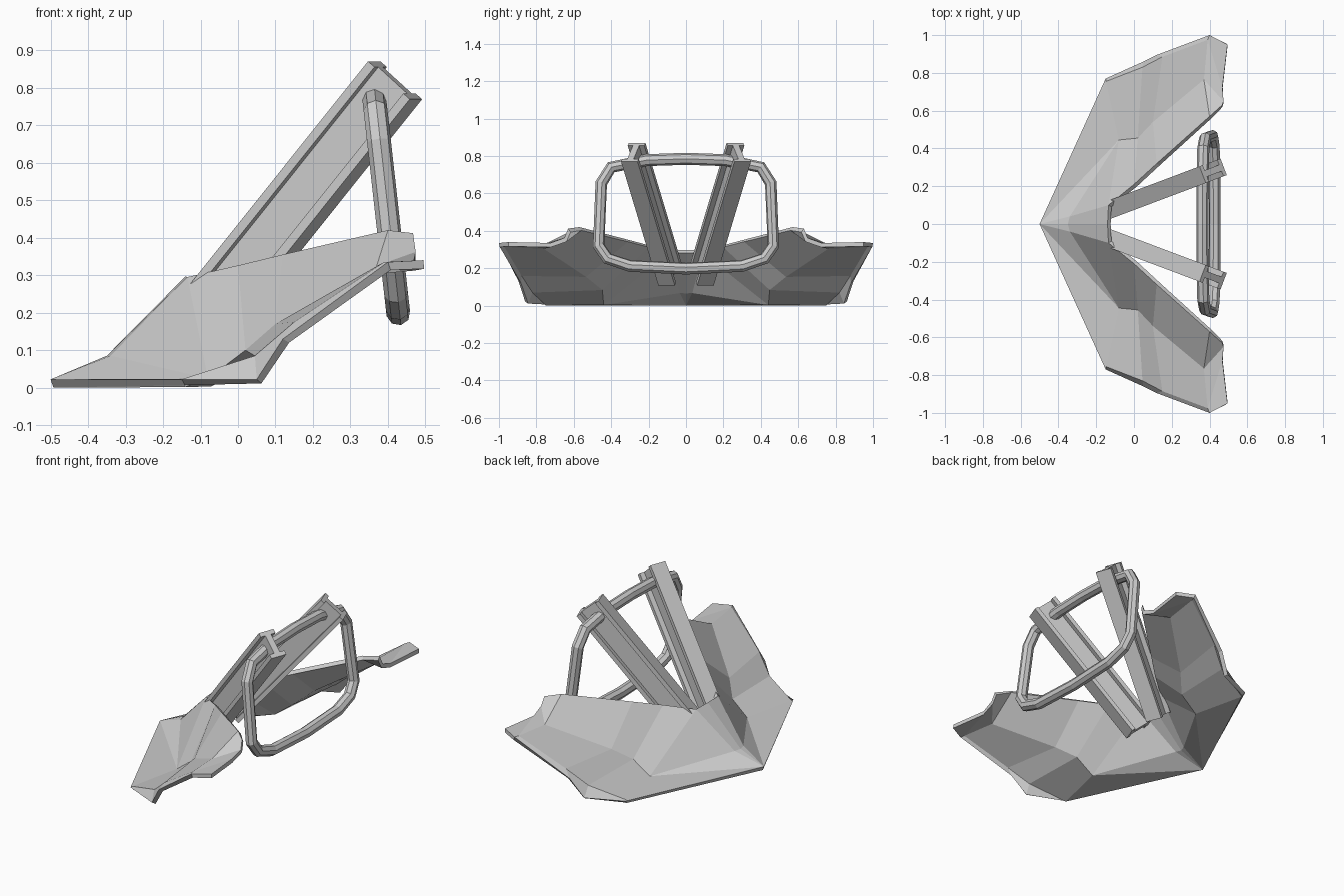
import bpy, bmesh
from mathutils import Vector

if "Cube" in bpy.data.objects:
    bpy.data.objects.remove(bpy.data.objects["Cube"])


def mesh_object(name, verts, faces):
    mesh = bpy.data.meshes.new(name)
    mesh.from_pydata(verts, [], faces)
    obj = bpy.data.objects.new(name, mesh)
    bpy.context.collection.objects.link(obj)
    return obj


def mirror_y(obj):
    mod = obj.modifiers.new("mirror", 'MIRROR')
    mod.use_axis = (False, True, False)


# plough blade: long folds running from nose to wing end, one half
top = [(-.135, .10, .295), (0, .21, .326), (.12, .32, .355), (.40, .57, .42), (.467, .63, .412)]
fold = [(-.08, .445, .024), (.02, .455, .10), (.10, .54, .17), (.37, .765, .325), (.474, .65, .362)]
mid = [(-.148, .755, .023), (.045, .83, .085), (.15, .885, .175), (.39, .975, .335), (.468, .725, .335)]
outer = [(-.15, .77, .022), (.05, .86, .022), (.12, .895, .13), (.40, 1.0, .335), (.495, .95, .34)]
verts = top + fold + mid + outer
faces = []
for r in range(3):
    for c in range(4):
        a = r * 5 + c
        faces.append((a, a + 1, a + 6, a + 5))
# pointed nose: tip, centre line and ridge
verts += [(-.5, 0, .022), (-.35, 0, .085), (-.14, 0, .297), (-.34, .04, .085)]
tip, m1, m2, ridge = 20, 21, 22, 23
faces += [(tip, m1, ridge), (m1, m2, 0, ridge), (tip, ridge, 5), (ridge, 0, 5),
          (tip, 5, 10), (tip, 10, 15)]
blade = mesh_object("plough_blade", verts, faces)
mirror_y(blade)
solid = blade.modifiers.new("thickness", 'SOLIDIFY')
solid.thickness = .023
solid.offset = -1

# I-section support beams
low, high = Vector((-.11, .083, .158)), Vector((.419, .282, .82))
axis = (high - low).normalized()
side = axis.cross(Vector((0, 0, 1))).normalized()
up = side.cross(axis).normalized()
w, h, t, f = .047, .078, .018, .024
half = [(w, -h), (w, -h + f), (t, -h + f), (t, h - f), (w, h - f), (w, h)]
section = half + [(-a, b) for a, b in reversed(half)]
bm = bmesh.new()
ring = [bm.verts.new(low + side * a + up * b) for a, b in section]
face = bm.faces.new(ring)
ext = bmesh.ops.extrude_face_region(bm, geom=[face], use_keep_orig=True)
bmesh.ops.translate(bm, vec=high - low,
                    verts=[g for g in ext["geom"] if isinstance(g, bmesh.types.BMVert)])
bmesh.ops.recalc_face_normals(bm, faces=bm.faces)
beams = mesh_object("support_beams", [], [])
bm.to_mesh(beams.data)
bm.free()
mirror_y(beams)

# tubular hoop, leaning towards the blade
right = [(.21, .778), (.40, .74), (.453, .655), (.467, .32), (.42, .252), (.30, .212)]
path = [(0, .785)] + right + [(0, .198)] + [(-y, z) for y, z in reversed(right)]
curve = bpy.data.curves.new("tube_hoop", 'CURVE')
curve.dimensions = '3D'
curve.bevel_depth = .032
curve.bevel_resolution = 2
spline = curve.splines.new('POLY')
spline.points.add(len(path) - 1)
for p, (y, z) in zip(spline.points, path):
    p.co = (.363 + (.775 - z) * .112, y, z, 1)
spline.use_cyclic_u = True
spline.use_smooth = False
hoop = bpy.data.objects.new("tube_hoop", curve)
bpy.context.collection.objects.link(hoop)
